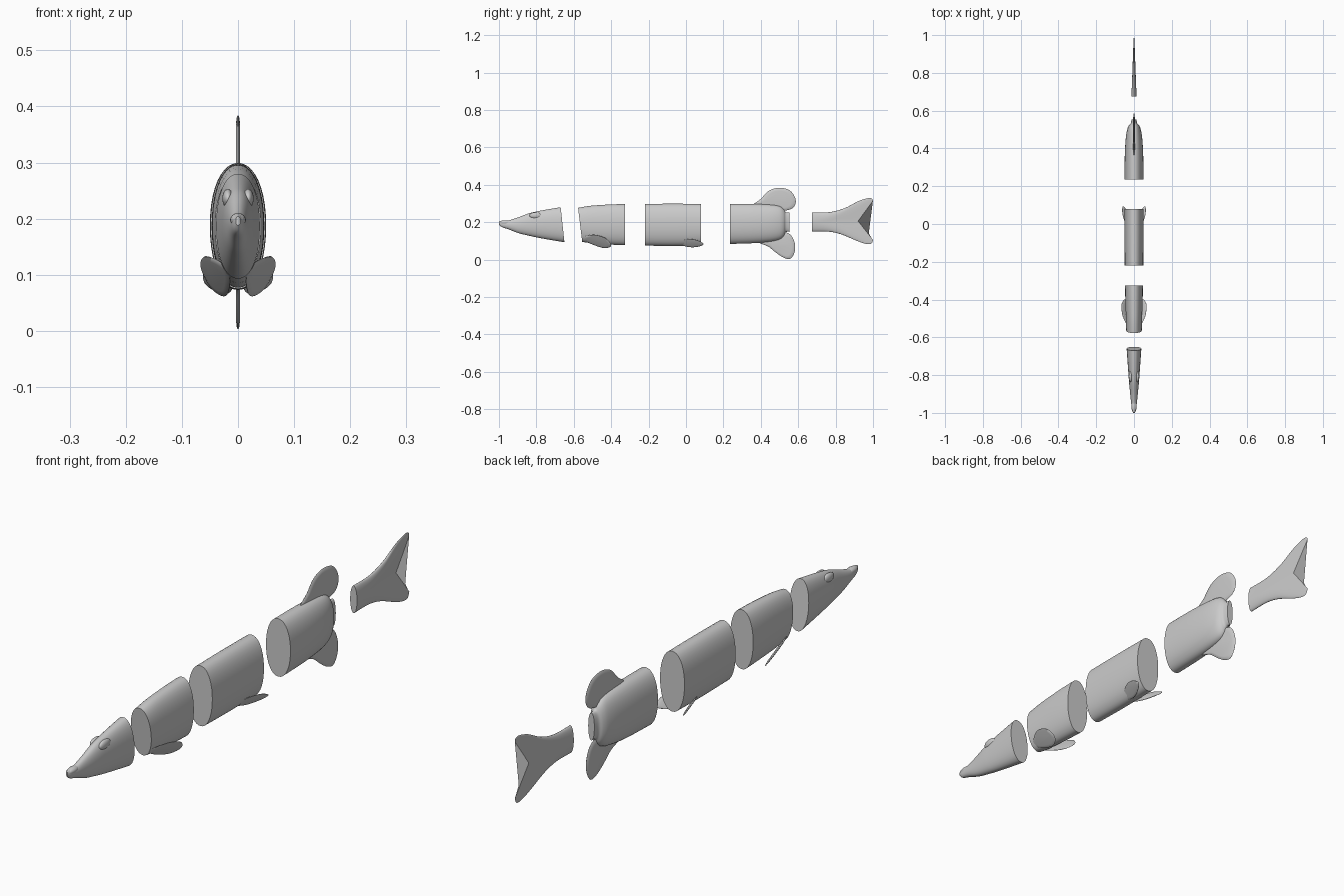
import bpy, bmesh, math
from mathutils import Vector

if "Cube" in bpy.data.objects:
    bpy.data.objects.remove(bpy.data.objects["Cube"])

SEG = 40


def finish(name, bm, angle=35):
    bmesh.ops.recalc_face_normals(bm, faces=bm.faces)
    me = bpy.data.meshes.new(name)
    bm.to_mesh(me)
    bm.free()
    ob = bpy.data.objects.new(name, me)
    bpy.context.collection.objects.link(ob)
    bpy.ops.object.select_all(action='DESELECT')
    ob.select_set(True)
    bpy.context.view_layer.objects.active = ob
    bpy.ops.object.shade_smooth_by_angle(angle=math.radians(angle))
    return ob


def skin(bm, rings):
    """Bridge rings of points and cap both ends."""
    vs = [[bm.verts.new(p) for p in r] for r in rings]
    n = len(rings[0])
    for a, b in zip(vs, vs[1:]):
        for i in range(n):
            j = (i + 1) % n
            bm.faces.new((a[i], a[j], b[j], b[i]))
    bm.faces.new(vs[0])
    bm.faces.new(vs[-1])


def spline(pts, closed, steps=5):
    """Catmull-Rom resampling of tuples."""
    p = [Vector(q) for q in pts]
    n = len(p)
    out = []
    for i in range(n if closed else n - 1):
        if closed:
            a, b, c, d = (p[(i + k) % n] for k in (-1, 0, 1, 2))
        else:
            a, b, c, d = (p[min(max(i + k, 0), n - 1)] for k in (-1, 0, 1, 2))
        for s in range(steps):
            t = s / steps
            out.append(b + (c - a) * (t / 2) + (2 * a - 5 * b + 4 * c - d) * (t * t / 2)
                       + (3 * b - a - 3 * c + d) * (t ** 3 / 2))
    return out if closed else out + [p[-1]]


def body(name, stations, slant_front=0, slant_back=0):
    """Oval loft; station = y, bottom z, top z, half width."""
    st = spline(stations, False, 4)
    y0, y1 = st[0][0], st[-1][0]
    rings = []
    for y, zb, zt, w in st:
        f = (y - y0) / (y1 - y0)
        sl = slant_front * (1 - f) + slant_back * f
        ring = []
        for i in range(SEG):
            a = 2 * math.pi * i / SEG
            c, s = math.cos(a), math.sin(a)
            x = math.copysign(abs(c) ** 0.92, c) * w
            u = math.copysign(abs(s) ** 0.95, s)
            ring.append((x, y - sl * u, (zb + zt) / 2 + u * (zt - zb) / 2))
        rings.append(ring)
    bm = bmesh.new()
    skin(bm, rings)
    return finish(name, bm)


def fin(name, outline, t, xmap=lambda y, z: 0, side=1):
    """Thin lens-shaped blade from a side outline of (y, z)."""
    edge = spline(outline, True)
    mid = sum(edge, Vector((0, 0))) / len(edge)
    rings = []
    for k, off in ((.75, -t), (.97, -t * .5), (1, 0), (.97, t * .5), (.75, t)):
        ring = []
        for p in edge:
            q = mid + (p - mid) * k
            ring.append((side * (xmap(q[0], q[1]) + off), q[0], q[1]))
        rings.append(ring)
    bm = bmesh.new()
    skin(bm, rings)
    return finish(name, bm, 50)


def blob(name, centre, radii):
    bm = bmesh.new()
    bmesh.ops.create_uvsphere(bm, u_segments=20, v_segments=12, radius=1)
    for v in bm.verts:
        v.co = Vector(c + r * q for c, r, q in zip(centre, radii, v.co))
    return finish(name, bm, 60)


# Head slice with snout, upper lip and brows
body("head", [(-1, .188, .204, .004), (-.985, .174, .208, .010), (-.95, .162, .209, .015),
              (-.9, .142, .224, .020), (-.84, .127, .246, .026), (-.8, .118, .256, .029),
              (-.73, .105, .269, .034), (-.66, .093, .28, .039)], 0, .01)
blob("upper_lip", (0, -.965, .198), (.014, .033, .012))
for s in (-1, 1):
    blob("brow", (s * .018, -.805, .236), (.010, .032, .017))

# Body slices
body("shoulder_slice", [(-.566, .095, .277, .041), (-.5, .086, .288, .043),
                        (-.4, .08, .295, .046), (-.325, .077, .297, .047)], .011, 0)
body("middle_slice", [(-.22, .075, .298, .049), (-.07, .073, .299, .05), (.08, .075, .298, .05)])
body("rear_slice", [(.235, .084, .298, .05), (.36, .088, .298, .049), (.45, .096, .294, .044),
                    (.5, .108, .286, .036), (.522, .125, .27, .027), (.533, .147, .254, .017),
                    (.553, .149, .251, .0125)])

# Dorsal and anal fins
fin("dorsal_fin", [(.36, .29), (.4, .325), (.44, .366), (.493, .384), (.55, .373), (.582, .335),
                   (.585, .297), (.56, .27), (.5, .26), (.42, .27)], .004)
fin("anal_fin", [(.39, .095), (.44, .07), (.48, .038), (.52, .012), (.555, .004), (.579, .035),
                 (.583, .08), (.565, .125), (.53, .145), (.45, .13)], .004)

# Paired lower fins, slanted outward
pectoral = [(-.555, .115), (-.52, .13), (-.48, .132), (-.43, .115), (-.402, .085),
            (-.407, .067), (-.44, .062), (-.49, .077), (-.53, .095)]
pelvic = [(-.04, .085), (-.02, .103), (.02, .11), (.06, .104), (.093, .086),
          (.08, .073), (.04, .066), (0, .07)]
for s in (-1, 1):
    fin("pectoral_fin", pectoral, .003, lambda y, z: .062 + .36 * (y + .41) + .76 * (z - .1), s)
    fin("pelvic_fin", pelvic, .003, lambda y, z: .058 + .36 * (y - .06) + .76 * (z - .1), s)

# Forked tail: sections sweep from an oval root to the notched trailing edge
top = spline([(.675, .252), (.77, .254), (.85, .276), (.92, .312), (.97, .328), (.993, .327), (1, .315)], False)
low = spline([(.675, .15), (.76, .15), (.83, .135), (.91, .102), (.96, .085), (.99, .085), (1, .105)], False)
rings = []
for i, (t, b) in enumerate(zip(top, low)):
    u = i / (len(top) - 1)
    m = Vector((.675 + .245 * u, .2 + .006 * u))
    w = .0125 * (1 - u) + .0015
    ring = []
    for k in range(SEG):
        a = 2 * math.pi * k / SEG
        c = math.sin(a)
        e = t if c > 0 else b
        q = m + (e - m) * abs(c)
        ring.append((w * math.cos(a), q[0], q[1]))
    rings.append(ring)
bm = bmesh.new()
skin(bm, rings)
finish("tail", bm, 40)
